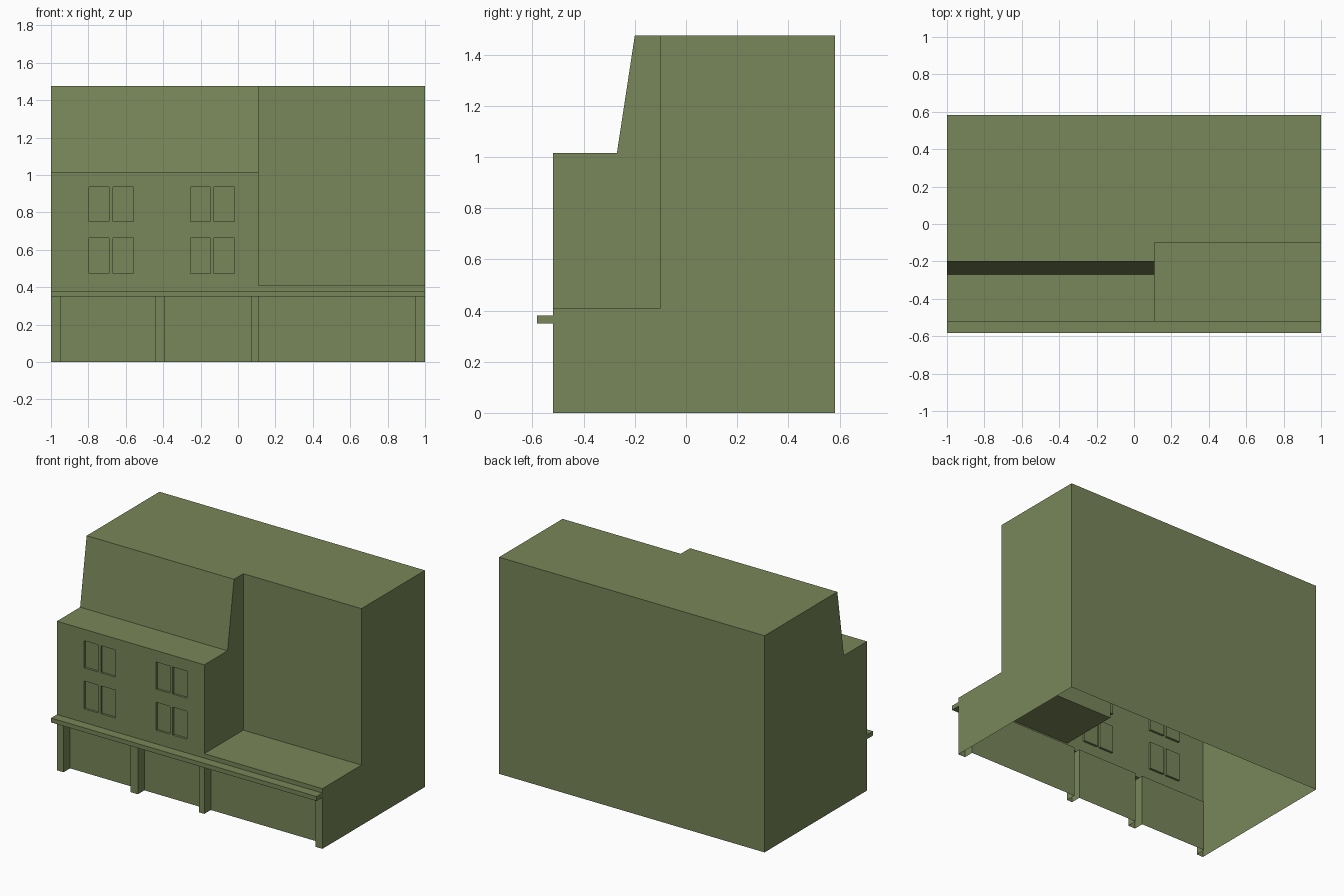
import bpy, bmesh
from mathutils import Vector

if "Cube" in bpy.data.objects:
    bpy.data.objects.remove(bpy.data.objects["Cube"])

mat = bpy.data.materials.new("olive_plaster")
mat.diffuse_color = (0.19, 0.24, 0.10, 1)
mat.use_nodes = True
mat.node_tree.nodes["Principled BSDF"].inputs["Base Color"].default_value = mat.diffuse_color

FRONT, BACK, TOP = -0.52, 0.583, 1.475
EDGE, STEP = 0.11, -0.10       # side and front of the set-back right wing
LEDGE, CAN0, CAN1 = 0.41, 0.35, 0.38


def poly(bm, pts, out):
    """Add one flat face whose normal points along out."""
    f = bm.faces.new([bm.verts.new(p) for p in pts])
    f.normal_update()
    if f.normal.dot(Vector(out)) < 0:
        f.normal_flip()


def side(bm, x, profile, sx):
    poly(bm, [(x, y, z) for y, z in profile], (sx, 0, 0))


def strip(bm, x0, x1, path, outs):
    """Sweep a y-z path along x, one face per segment."""
    for (a, b), o in zip(zip(path, path[1:]), outs):
        poly(bm, [(x0, *a), (x1, *a), (x1, *b), (x0, *b)], (0, *o))


def finish(bm, name):
    bmesh.ops.remove_doubles(bm, verts=bm.verts, dist=1e-5)
    bmesh.ops.dissolve_limit(bm, angle_limit=0.01, verts=bm.verts, edges=bm.edges)
    me = bpy.data.meshes.new(name)
    bm.to_mesh(me)
    bm.free()
    me.materials.append(mat)
    ob = bpy.data.objects.new(name, me)
    bpy.context.collection.objects.link(ob)


def wall(name, xs, zs, depth, recessed):
    """Front wall on a grid of cuts, with chosen cells pushed inwards."""
    bm = bmesh.new()
    y0, y1 = FRONT, FRONT + depth
    for i, (a, b) in enumerate(zip(xs, xs[1:])):
        for j, (c, d) in enumerate(zip(zs, zs[1:])):
            deep = recessed(i, j)
            y = y1 if deep else y0
            poly(bm, [(a, y, c), (b, y, c), (b, y, d), (a, y, d)], (0, -1, 0))
            if deep:
                for x, s in ((a, 1), (b, -1)):
                    side(bm, x, [(y0, c), (y1, c), (y1, d), (y0, d)], s)
                for z, s in ((c, 1), (d, -1)):
                    if z > 0:
                        strip(bm, a, b, [(y0, z), (y1, z)], [(0, s)])
    finish(bm, name)


# Main shell, open underneath
bm = bmesh.new()
up, fwd = (0, 1), (-1, 0)
mansard = [(FRONT, 1.015), (-0.27, 1.015), (-0.20, TOP), (STEP, TOP)]
side(bm, -1, [(BACK, 0), (FRONT, 0)] + mansard + [(BACK, TOP)], -1)
side(bm, 1, [(BACK, 0), (FRONT, 0), (FRONT, LEDGE), (STEP, LEDGE),
             (STEP, TOP), (BACK, TOP)], 1)
side(bm, EDGE, [(STEP, LEDGE), (FRONT, LEDGE)] + mansard, 1)
strip(bm, -1, EDGE, mansard, [up, fwd, up])
strip(bm, EDGE, 1, [(FRONT, CAN1), (FRONT, LEDGE), (STEP, LEDGE), (STEP, TOP)],
      [fwd, up, fwd])
strip(bm, -1, 1, [(STEP, TOP), (BACK, TOP), (BACK, 0)], [up, (1, 0)])
finish(bm, "building_shell")

# Upper front wall with paired recessed windows
wall("window_wall",
     [-1, -0.797, -0.69, -0.669, -0.56, -0.253, -0.147, -0.128, -0.02, EDGE],
     [CAN1, 0.473, 0.663, 0.752, 0.937, 1.015], 0.015,
     lambda i, j: i % 2 == 1 and j % 2 == 1)

# Ground floor: recessed shop bays between pillars
wall("shopfront", [-1, -0.95, -0.445, -0.39, 0.07, EDGE, 0.947, 1],
     [0, CAN0], 0.07, lambda i, j: i % 2 == 1)

# Thin canopy running the full width
bm = bmesh.new()
can = [(FRONT, CAN0), (-BACK, CAN0), (-BACK, CAN1), (FRONT, CAN1)]
strip(bm, -1, 1, can, [(0, -1), fwd, up])
for s in (-1, 1):
    side(bm, s, can, s)
finish(bm, "canopy")

# Close the side walls' interior line behind the canopy is left open, as in the shell
